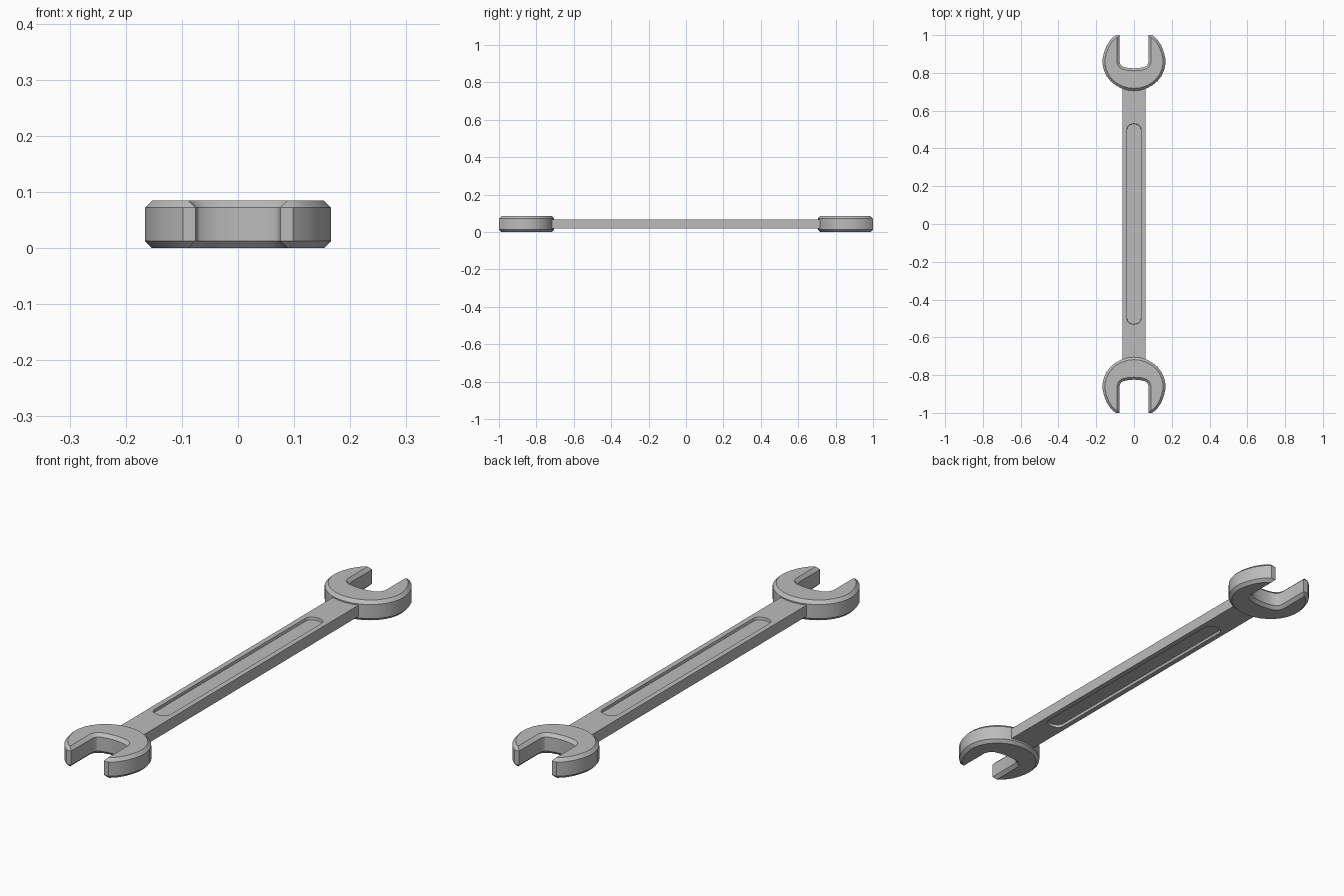
import bpy, bmesh, math

old = bpy.data.objects.get("Cube")
if old:
    bpy.data.objects.remove(old, do_unlink=True)

steel = bpy.data.materials.new("steel grey")
steel.use_nodes = True
colour = (0.5, 0.5, 0.5, 1)
steel.diffuse_color = colour
steel.node_tree.nodes["Principled BSDF"].inputs["Base Color"].default_value = colour

HEIGHT = 0.085


def prism(outline, z0, z1):
    """Extrude a flat outline from z0 to z1."""
    bm = bmesh.new()
    base = bm.faces.new([bm.verts.new((x, y, z0)) for x, y in outline])
    top = bmesh.ops.extrude_face_region(bm, geom=[base])["geom"]
    for v in top:
        if isinstance(v, bmesh.types.BMVert):
            v.co.z = z1
    bmesh.ops.recalc_face_normals(bm, faces=bm.faces)
    return bm


def make_object(name, bm):
    mesh = bpy.data.meshes.new(name)
    bm.to_mesh(mesh)
    bm.free()
    mesh.materials.append(steel)
    obj = bpy.data.objects.new(name, mesh)
    bpy.context.collection.objects.link(obj)
    return obj


def smooth(obj, degrees):
    bpy.ops.object.select_all(action='DESELECT')
    obj.select_set(True)
    bpy.context.view_layer.objects.active = obj
    bpy.ops.object.shade_smooth_by_angle(angle=math.radians(degrees))


# Open jaw: round outside, slot with a softly curved floor
def jaw(name, side):
    cy, rx, ry = 0.86, 0.167, 0.155
    half = []
    for i in range(10):
        a = math.radians(-90 + 12 * i)
        half.append((rx * math.cos(a), cy + ry * math.sin(a)))
    half += [(0.145, 0.945), (0.125, 0.975), (0.098, 1.0), (0.076, 1.0),
             (0.076, 0.855), (0.07, 0.841), (0.057, 0.832), (0.03, 0.826), (0, 0.824)]
    outline = half + [(-x, y) for x, y in reversed(half[1:-1])]
    bm = prism([(x * side, y * side) for x, y in outline], 0, HEIGHT)
    rims = [e for e in bm.edges if abs(e.verts[0].co.z - e.verts[1].co.z) < 1e-5]
    bmesh.ops.bevel(bm, geom=rims, offset=0.013, segments=1, affect='EDGES')
    smooth(make_object(name, bm), 30)


jaw("back_jaw", 1)
jaw("front_jaw", -1)

# Flat handle
w, end, low, high = 0.06, 0.76, 0.02, 0.067
handle = make_object("handle", prism([(-w, -end), (w, -end), (w, end), (-w, end)], low, high))


# Long round-ended grooves on both faces of the handle
def groove_outline(r):
    pts = []
    for k in (1, -1):
        for i in range(9):
            a = math.pi * i / 8
            pts.append((k * r * math.cos(a), k * (0.505 + 0.7 * r * math.sin(a))))
    return pts


for floor, mouth in ((high - 0.011, high + 0.011), (low + 0.011, low - 0.011)):
    bm = prism(groove_outline(0.04), floor, mouth)
    for v in bm.verts:
        if abs(v.co.z - floor) < 1e-5:
            v.co.x *= 0.9
            v.co.y *= 0.994
    cutter = make_object("groove_cutter", bm)
    cutter.hide_render = True
    mod = handle.modifiers.new("groove", 'BOOLEAN')
    mod.operation = 'DIFFERENCE'
    mod.solver = 'EXACT'
    mod.object = cutter
    bpy.ops.object.select_all(action='DESELECT')
    bpy.context.view_layer.objects.active = handle
    handle.select_set(True)
    bpy.ops.object.modifier_apply(modifier=mod.name)
    bpy.data.objects.remove(cutter, do_unlink=True)
smooth(handle, 30)
